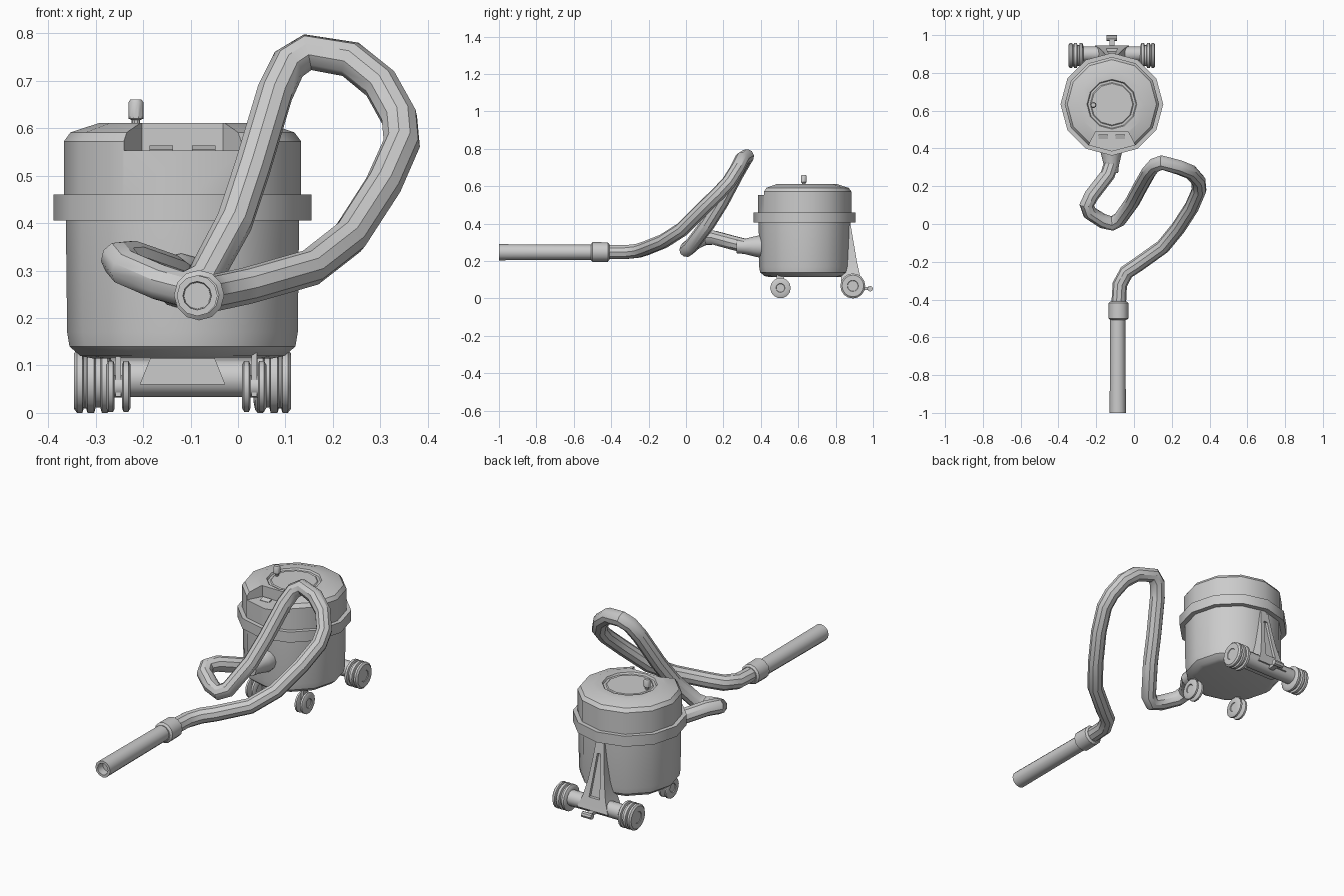
import bpy, bmesh
from math import sin, cos, pi, radians
from mathutils import Vector

if "Cube" in bpy.data.objects:
    bpy.data.objects.remove(bpy.data.objects["Cube"])

CX, CY = -0.117, 0.634   # tub centre


def finish(name, bm, smooth=True):
    bmesh.ops.recalc_face_normals(bm, faces=bm.faces[:])
    me = bpy.data.meshes.new(name)
    bm.to_mesh(me)
    bm.free()
    ob = bpy.data.objects.new(name, me)
    bpy.context.collection.objects.link(ob)
    if smooth:
        smooth_shade(ob)
    return ob


def smooth_shade(ob):
    bpy.ops.object.select_all(action='DESELECT')
    ob.select_set(True)
    bpy.context.view_layer.objects.active = ob
    bpy.ops.object.shade_smooth_by_angle(angle=radians(35))


def skin(name, rings, smooth=True):
    """Bridge rings of points and cap both ends."""
    bm = bmesh.new()
    vs = [[bm.verts.new(p) for p in r] for r in rings]
    n = len(rings[0])
    for a, b in zip(vs, vs[1:]):
        for i in range(n):
            j = (i + 1) % n
            bm.faces.new((a[i], a[j], b[j], b[i]))
    bm.faces.new(vs[0])
    bm.faces.new(vs[-1])
    return finish(name, bm, smooth)


def lathe(name, centre, profile, axis='z', n=12):
    """Revolve (radius, height) pairs around an axis through centre."""
    c = Vector(centre)

    def pt(r, h, t):
        u, v = r * cos(t), r * sin(t)
        return c + Vector({'z': (u, v, h), 'x': (h, u, v), 'y': (u, h, v)}[axis])
    return skin(name, [[pt(r, h, 2 * pi * i / n) for i in range(n)] for r, h in profile])


def loft(name, sections):
    """Rectangular sections: (z, half width, front y, back y)."""
    return skin(name, [[(CX - w, f, z), (CX + w, f, z), (CX + w, b, z), (CX - w, b, z)]
                       for z, w, f, b in sections], False)


def box(name, x0, x1, y0, y1, z0, z1):
    return skin(name, [[(x0, y0, z), (x1, y0, z), (x1, y1, z), (x0, y1, z)] for z in (z0, z1)], False)


def cut(ob, cutter):
    m = ob.modifiers.new('cut', 'BOOLEAN')
    m.operation, m.solver, m.object = 'DIFFERENCE', 'EXACT', cutter
    bpy.ops.object.select_all(action='DESELECT')
    bpy.context.view_layer.objects.active = ob
    ob.select_set(True)
    bpy.ops.object.modifier_apply(modifier=m.name)
    bpy.data.objects.remove(cutter)
    smooth_shade(ob)


# Tub, rim band and lid
lathe('tub', (CX, CY, 0), [(.19, .115), (.215, .12), (.238, .14), (.243, .17), (.246, .43)])
lathe('rim_band', (CX, CY, 0), [(.235, .405), (.272, .405), (.272, .46), (.235, .46)])
lid = lathe('lid', (CX, CY, 0), [(.25, .44), (.25, .572), (.236, .591), (.175, .611), (.132, .611),
                                 (.127, .602), (.115, .602), (.11, .606)])
# Front notch in the lid, flaring outwards
notch = skin('notch_cutter', [[(CX - .085, .49, z), (CX + .085, .49, z),
                               (CX + .17, .33, z), (CX - .17, .33, z)] for z in (.553, .7)], False)
cut(lid, notch)
for s in (-1, 1):
    x = CX + s * .045
    skin('latch', [[(x - .025, y, .55), (x + .025, y, .55), (x + .025, y, z), (x - .025, y, z)]
                   for y, z in ((.45, .555), (.475, .563))], False)

# Lid knob
lathe('lid_knob', (-.215, .63, 0), [(.009, .595), (.009, .617), (.016, .62), (.016, .654),
                                    (.012, .66)], n=10)

# Rear pillar with tapered groove
back = [(.06, .09, .945), (.12, .066, .93), (.2, .048, .913), (.3, .034, .896), (.395, .024, .88)]
pillar = loft('rear_pillar', [(z, w, .83, b) for z, w, b in back])
cut(pillar, loft('groove_cutter', [(.12, .03, .914, 1.0), (.34, .01, .874, 1.0)]))

# Rear axle and pedal
lathe('rear_axle', (CX, .9, .073), [(.03, -.17), (.04, -.165), (.04, .165), (.03, .17)], 'x')
box('pedal_arm', CX - .014, CX + .014, .93, .985, .044, .06)
lathe('pedal', (CX, .985, .052), [(.015, -.028), (.015, .028)], 'x', 8)

# Rear wheels: grooved double discs
wheel = [(.045, .150), (.06, .153), (.067, .158), (.067, .170), (.056, .173), (.056, .183),
         (.067, .186), (.067, .200), (.058, .203), (.058, .208), (.067, .211), (.067, .222),
         (.058, .229), (.03, .229), (.028, .226)]
for side, s in (('left', -1), ('right', 1)):
    lathe('rear_wheel_' + side, (CX, .892, .067), [(r, s * h) for r, h in wheel], 'x', 16)

# Front casters: twin discs either side of a bracket plate
for side, x in (('left', -.252), ('right', .034)):
    box('caster_bracket_' + side, x - .006, x + .006, .485, .525, .035, .138)
    lathe('caster_axle_' + side, (x, .505, .056), [(.024, -.02), (.024, .02)], 'x')
    for s in (-1, 1):
        lathe('caster_disc_' + side, (x, .505, .056),
              [(r, s * h) for r, h in ((.048, .008), (.055, .011), (.055, .021), (.046, .026),
                                       (.024, .026), (.022, .022))], 'x', 14)

# Hose inlet, hose, collar and wand
lathe('hose_inlet', (-.12, 0, .278), [(.036, .27), (.04, .31), (.052, .36), (.058, .385),
                                      (.058, .43)], 'y')
path = [(-.12, .32, .28), (-.14, .26, .295), (-.225, .15, .325), (-.25, .1, .323), (-.235, .06, .305),
        (-.165, .015, .275), (-.115, .003, .26), (-.075, .025, .278), (-.007, .12, .403),
        (.03, .19, .515), (.078, .275, .675), (.107, .31, .735), (.147, .325, .76), (.237, .3, .745),
        (.3, .275, .694), (.34, .23, .622), (.345, .18, .568), (.306, .09, .48), (.235, -.02, .37),
        (.153, -.12, .306), (.02, -.215, .268), (-.04, -.255, .255), (-.075, -.32, .248),
        (-.082, -.44, .248)]
cu = bpy.data.curves.new('hose', 'CURVE')
cu.dimensions = '3D'
cu.bevel_depth, cu.bevel_resolution, cu.use_fill_caps = .039, 3, True
sp = cu.splines.new('POLY')
sp.points.add(len(path) - 1)
for p, co in zip(sp.points, path):
    p.co = (*co, 1)
hose = bpy.data.objects.new('hose', cu)
bpy.context.collection.objects.link(hose)
bpy.ops.object.select_all(action='DESELECT')
hose.select_set(True)
bpy.context.view_layer.objects.active = hose
bpy.ops.object.convert(target='MESH')
smooth_shade(bpy.context.view_layer.objects.active)

lathe('hose_collar', (-.082, 0, .248), [(.042, -.41), (.052, -.418), (.053, -.5), (.042, -.508)], 'y')
lathe('wand', (-.086, 0, .247), [(.04, -.44), (.043, -1), (.03, -1), (.028, -.96)], 'y')
